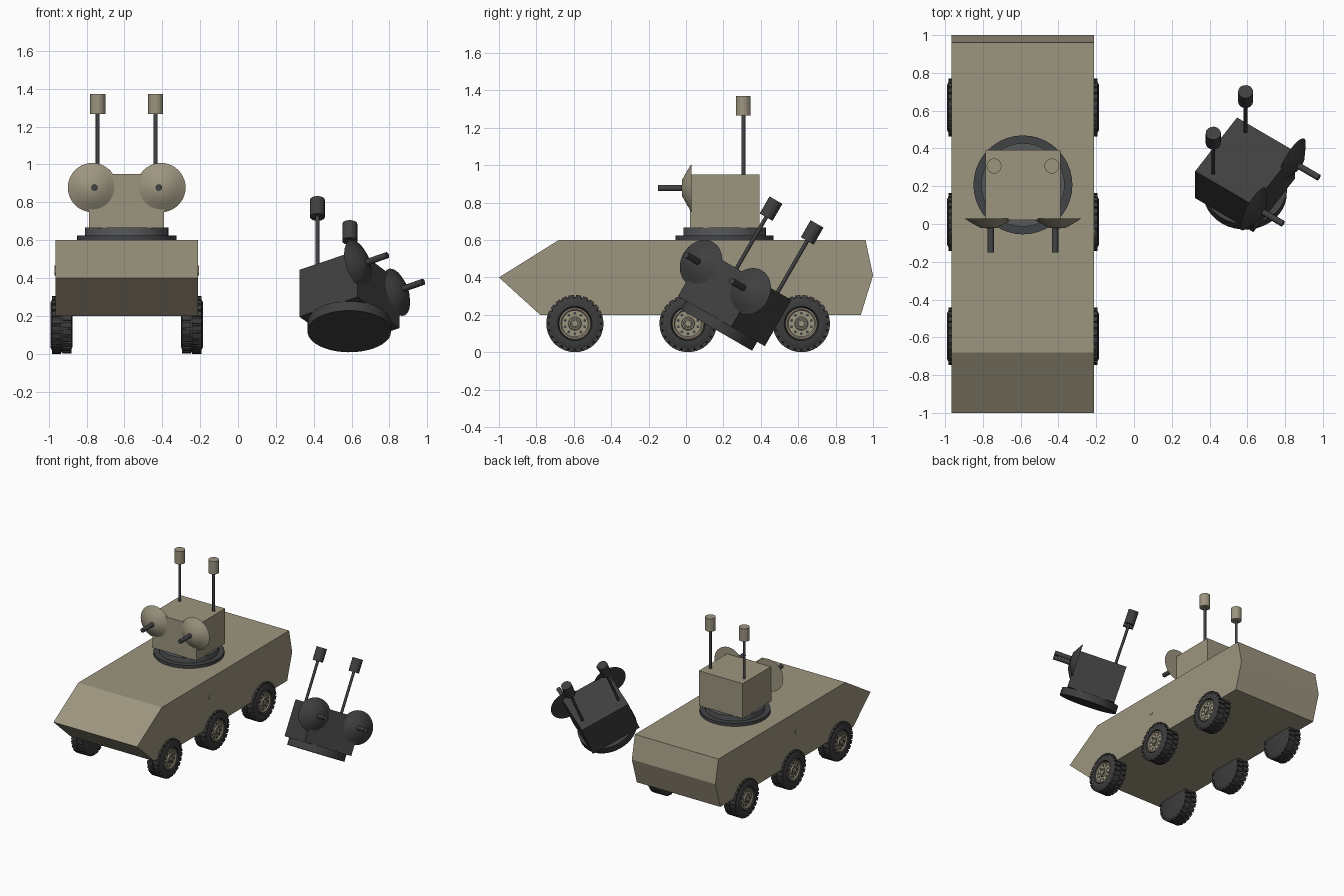
import bpy, bmesh, math
from mathutils import Matrix, Vector

if "Cube" in bpy.data.objects:
    bpy.data.objects.remove(bpy.data.objects["Cube"])

def mat(name, r, g, b):
    m = bpy.data.materials.new(name)
    m.diffuse_color = (r, g, b, 1)
    m.use_nodes = True
    m.node_tree.nodes["Principled BSDF"].inputs["Base Color"].default_value = m.diffuse_color
    return m

TAN = mat("tan_paint", .335, .30, .215)
RUBBER = mat("tyre_rubber", .045, .045, .045)
STEEL = mat("dark_steel", .055, .057, .06)
RING = mat("ring_grey", .095, .098, .105)
BURNT = mat("burnt_metal", .05, .05, .05)
CX = -.588

def T(x, y, z):
    return Matrix.Translation((x, y, z))

def R(deg, axis):
    return Matrix.Rotation(math.radians(deg), 4, axis)

def finish(name, bm, material, smooth=None):
    bmesh.ops.remove_doubles(bm, verts=bm.verts, dist=1e-5)
    bmesh.ops.recalc_face_normals(bm, faces=bm.faces)
    me = bpy.data.meshes.new(name)
    bm.to_mesh(me)
    bm.free()
    ob = bpy.data.objects.new(name, me)
    bpy.context.collection.objects.link(ob)
    me.materials.append(material)
    if smooth:
        bpy.ops.object.select_all(action='DESELECT')
        ob.select_set(True)
        bpy.context.view_layer.objects.active = ob
        bpy.ops.object.shade_smooth_by_angle(angle=math.radians(smooth))
    return ob

def add_lathe(bm, profile, seg, m):
    """Revolve (radius, height) points around local z."""
    rings = []
    for r, h in profile:
        if r < 1e-6:
            rings.append([bm.verts.new(m @ Vector((0, 0, h)))])
        else:
            rings.append([bm.verts.new(m @ Vector((r * math.cos(2 * math.pi * i / seg),
                          r * math.sin(2 * math.pi * i / seg), h))) for i in range(seg)])
    for a, b in zip(rings, rings[1:]):
        for i in range(seg):
            j = (i + 1) % seg
            if len(a) == 1:
                bm.faces.new((a[0], b[i], b[j]))
            elif len(b) == 1:
                bm.faces.new((a[i], b[0], a[j]))
            else:
                bm.faces.new((a[i], b[i], b[j], a[j]))

def lathe(name, profile, seg, m, material, smooth=None):
    bm = bmesh.new()
    add_lathe(bm, profile, seg, m)
    return finish(name, bm, material, smooth)

def cyl(name, r, h0, h1, seg, m, material, smooth=35):
    return lathe(name, [(0, h0), (r, h0), (r, h1), (0, h1)], seg, m, material, smooth)

def add_box(bm, lo, hi, m):
    size = [b - a for a, b in zip(lo, hi)]
    mid = [(a + b) / 2 for a, b in zip(lo, hi)]
    bmesh.ops.create_cube(bm, size=1, matrix=m @ T(*mid) @ Matrix.Diagonal((*size, 1)))

# hull: side profile extruded across the width
profile = [(-1, .40), (-.68, .60), (.96, .60), (1, .41), (.935, .20), (-.78, .20)]
bm = bmesh.new()
face = bm.faces.new([bm.verts.new((CX - .377, y, z)) for y, z in profile])
ext = bmesh.ops.extrude_face_region(bm, geom=[face])
bmesh.ops.translate(bm, vec=(.754, 0, 0),
                    verts=[v for v in ext["geom"] if isinstance(v, bmesh.types.BMVert)])
finish("hull", bm, TAN)

# small hexagonal ports and wheels on both sides
for side, s in (("right", 1), ("left", -1)):
    cyl("side_port_" + side, .026, 0, .004, 6,
        T(CX + s * .377, -.05, .44) @ R(s * 90, 'Y'), TAN, None)
    for k, y in enumerate((-.594, .011, .617)):
        tag = "_%s_%d" % (side, k + 1)
        m = T(CX + s * .283, y, .153) @ R(s * 90, 'Y')
        # tyre
        lathe("tyre" + tag, [(0, .004), (.118, .004), (.138, .012), (.145, .03), (.145, .09),
                             (.138, .11), (.118, .12), (.092, .118), (.085, .098), (0, .096)],
              40, m, RUBBER, 35)
        # two staggered rows of tread blocks
        bm = bmesh.new()
        for i in range(24):
            add_box(bm, (.135, -.014, .008), (.1525, .014, .057), m @ R(i * 15, 'Z'))
            add_box(bm, (.135, -.014, .063), (.1525, .014, .112), m @ R(i * 15 + 7.5, 'Z'))
        finish("tread" + tag, bm, RUBBER)
        # hub
        lathe("hub" + tag, [(.086, .097), (.084, .113), (.076, .113), (.07, .105), (.036, .105),
                            (.032, .115), (.018, .115), (.016, .12), (0, .12)],
              32, m, TAN, 35)
        # hub holes and centre ring
        bm = bmesh.new()
        for i in range(10):
            add_lathe(bm, [(0, .1), (.008, .1), (.008, .107), (0, .107)], 8,
                      m @ R(i * 36, 'Z') @ T(.055, 0, 0))
        add_lathe(bm, [(.022, .11), (.022, .1165), (.027, .1165), (.027, .11)], 24, m)
        finish("hub_holes" + tag, bm, STEEL)

# turret race on the hull roof
cyl("turret_race", .262, .595, .625, 40, T(CX, .207, 0), STEEL)

def turret(tag, m, paint, metal, ring):
    """Turret in local space: bearing at the origin, front facing -y."""
    cyl(tag + "_bearing", .221, -.018, .039, 40, m, ring)
    bm = bmesh.new()
    add_box(bm, (-.198, -.186, .037), (.198, .185, .322), m)
    finish(tag + "_box", bm, paint)
    for side, s in (("right", 1), ("left", -1)):
        # gun shield and barrel
        lathe(tag + "_shield_" + side, [(0, 0), (.13, 0), (.088, .026), (.045, .05), (0, .054)],
              40, m @ T(s * .181, -.177, .25) @ R(90, 'X'), paint, 40)
        cyl(tag + "_barrel_" + side, .017, 0, .187, 16,
            m @ T(s * .17, -.17, .25) @ R(90, 'X'), metal)
        # mast with canister
        base = m @ T(s * .153, .1, 0)
        cyl(tag + "_mast_" + side, .0105, .31, .65, 12, base, metal)
        cyl(tag + "_canister_" + side, .04, .638, .743, 14, base, paint, None)

turret("turret", T(CX, .207, .628), TAN, STEEL, RING)

# burnt-out turret lying tilted beside the vehicle
turret("wrecked_turret", T(.588, .171, .134) @ R(-30, 'X') @ R(56, 'Z'), BURNT, BURNT, BURNT)
